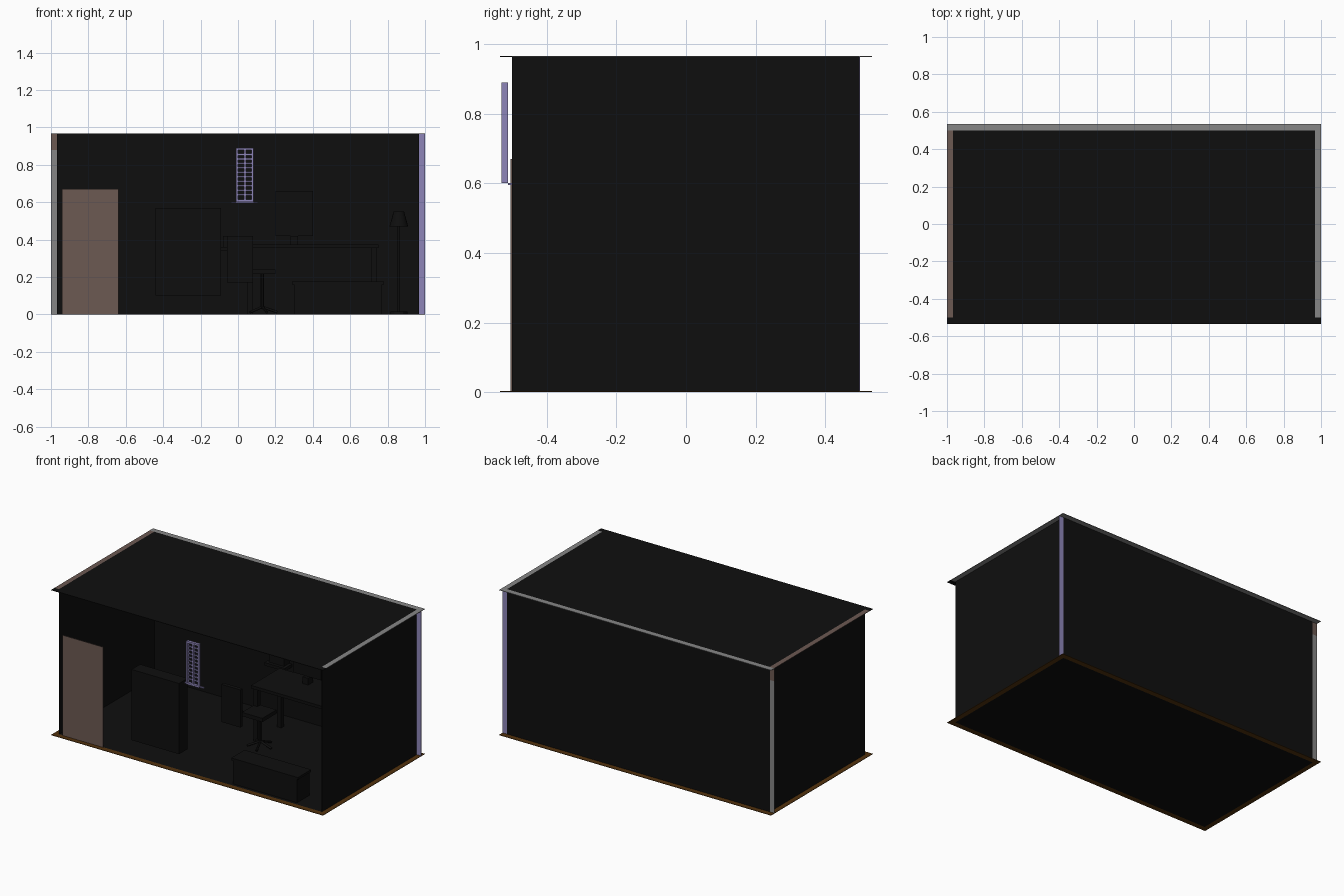
import bpy
import math
from mathutils import Vector

cube = bpy.data.objects.get("Cube")
if cube:
    bpy.data.objects.remove(cube, do_unlink=True)


def material(name, r, g, b):
    m = bpy.data.materials.new(name)
    m.use_nodes = True
    m.diffuse_color = (r, g, b, 1)
    bsdf = next(n for n in m.node_tree.nodes if n.type == "BSDF_PRINCIPLED")
    bsdf.inputs["Base Color"].default_value = (r, g, b, 1)
    return m


BLACK = material("near black", .0045, .0045, .0045)
GREY = material("mid grey", .24, .24, .24)
PURPLE = material("pale purple", .27, .235, .48)
BROWN = material("dusty brown", .15, .10, .085)
ORANGE = material("dark orange", .085, .032, .004)


def box(name, x, y, z, mat=BLACK):
    """Box spanning three (low, high) ranges."""
    mid = [(a + b) / 2 for a, b in (x, y, z)]
    bpy.ops.mesh.primitive_cube_add(size=1, location=mid)
    o = bpy.context.object
    o.name = name
    o.scale = [b - a for a, b in (x, y, z)]
    o.data.materials.append(mat)
    return o


def rod(name, start, end, r1, r2=None, sides=12):
    """Straight or tapered round bar between two points."""
    a, b = Vector(start), Vector(end)
    bpy.ops.mesh.primitive_cone_add(vertices=sides, radius1=r1,
                                    radius2=r1 if r2 is None else r2,
                                    depth=(b - a).length, location=(a + b) / 2)
    o = bpy.context.object
    o.name = name
    o.rotation_euler = (b - a).to_track_quat("Z", "Y").to_euler()
    o.data.materials.append(BLACK)
    bpy.ops.object.shade_smooth_by_angle()
    return o


W, D, H = 1.0, .535, .967      # outer half width, half depth, height
IW, ID = .967, .5              # room half width, half depth
T = .003                       # sheet thickness


def slab(name, z, back, right, left, front):
    """Flat sheet with four differently coloured overhangs."""
    box(name, (-IW, IW), (-ID, ID), z)
    box(name + "_back_rim", (-W, W), (ID, D), z, back)
    box(name + "_right_rim", (IW, W), (-ID, ID), z, right)
    box(name + "_left_rim", (-W, -IW), (-ID, ID), z, left)
    box(name + "_front_rim", (-W, W), (-D, -ID), z, front)


# Room shell, open at the front
slab("floor", (0, T), ORANGE, ORANGE, ORANGE, ORANGE)
slab("roof", (H - T, H), GREY, GREY, BROWN, BLACK)
wall_z = (T, H - T)
for name, s in (("left_wall", 1), ("right_wall", -1)):
    box(name, sorted((s * IW, s * (IW - T))), (-ID, ID), wall_z)
wall_y = (ID - T, ID)
box("back_wall", (-IW, IW), wall_y, wall_z)
box("purple_wall_end", (IW, W), wall_y, wall_z, PURPLE)
box("grey_wall_end", (-W, -IW), wall_y, (T, .88), GREY)
box("brown_wall_end", (-W, -IW), wall_y, (.88, H - T), BROWN)

# Door
box("door", (-.94, -.64), (-.504, -.5), (T, .67), BROWN)

# Louvred window and sill
win_y = (-.53, -.512)
for i, x in enumerate((-.01, .031, .072)):
    box(f"window_upright_{i}", (x, x + .011), win_y, (.602, .89), PURPLE)
for i, z in enumerate((.602, .878)):
    box(f"window_rail_{i}", (-.01, .083), win_y, (z, z + .012), PURPLE)
for i in range(10):
    z = .635 + i * .024
    box(f"window_slat_{i}", (0, .073), (-.524, -.518), (z, z + .009), PURPLE)
box("window_sill", (-.035, .105), (-.512, -.5), (.595, .602), PURPLE)

# Cabinet and low chest near the front
box("cabinet", (-.44, -.09), (-.49, -.40), (.1, .57))
box("low_chest", (.3, .77), (-.48, -.35), (T, .16))
box("low_chest_lid", (.29, .78), (-.485, -.345), (.16, .175))

# Desk with screen
box("desk_top", (.04, .75), (.08, .38), (.355, .375))
for x in (.05, .71):
    for y in (.09, .34):
        box("desk_leg", (x, x + .03), (y, y + .03), (T, .355))
box("screen", (.2, .4), (.3, .32), (.42, .66))
box("screen_foot", (.28, .32), (.28, .33), (.375, .42))

# Swivel chair
cx, cy = .13, .05
for i in range(5):
    a = math.tau * i / 5
    rod("chair_foot", (cx, cy, .04),
        (cx + .08 * math.cos(a), cy + .08 * math.sin(a), .012), .007)
rod("chair_post", (cx, cy, .03), (cx, cy, .22), .01)
box("chair_seat", (.05, .2), (-.03, .12), (.215, .24))
box("chair_back", (-.06, .08), (-.09, -.065), (.17, .42))
rod("chair_back_arm", (.05, 0, .22), (.02, -.07, .28), .01)

# Wall shelf
box("wall_shelf", (-.1, .05), (.42, ID - T), (.34, .36))
box("shelf_items", (-.08, .03), (.44, ID - T), (.36, .42))

# Standing lamp in the back corner
rod("lamp_base", (.86, .35, T), (.86, .35, .015), .045)
rod("lamp_post", (.86, .35, .01), (.86, .35, .49), .006)
rod("lamp_shade", (.86, .35, .47), (.86, .35, .55), .05, .028, 16)
